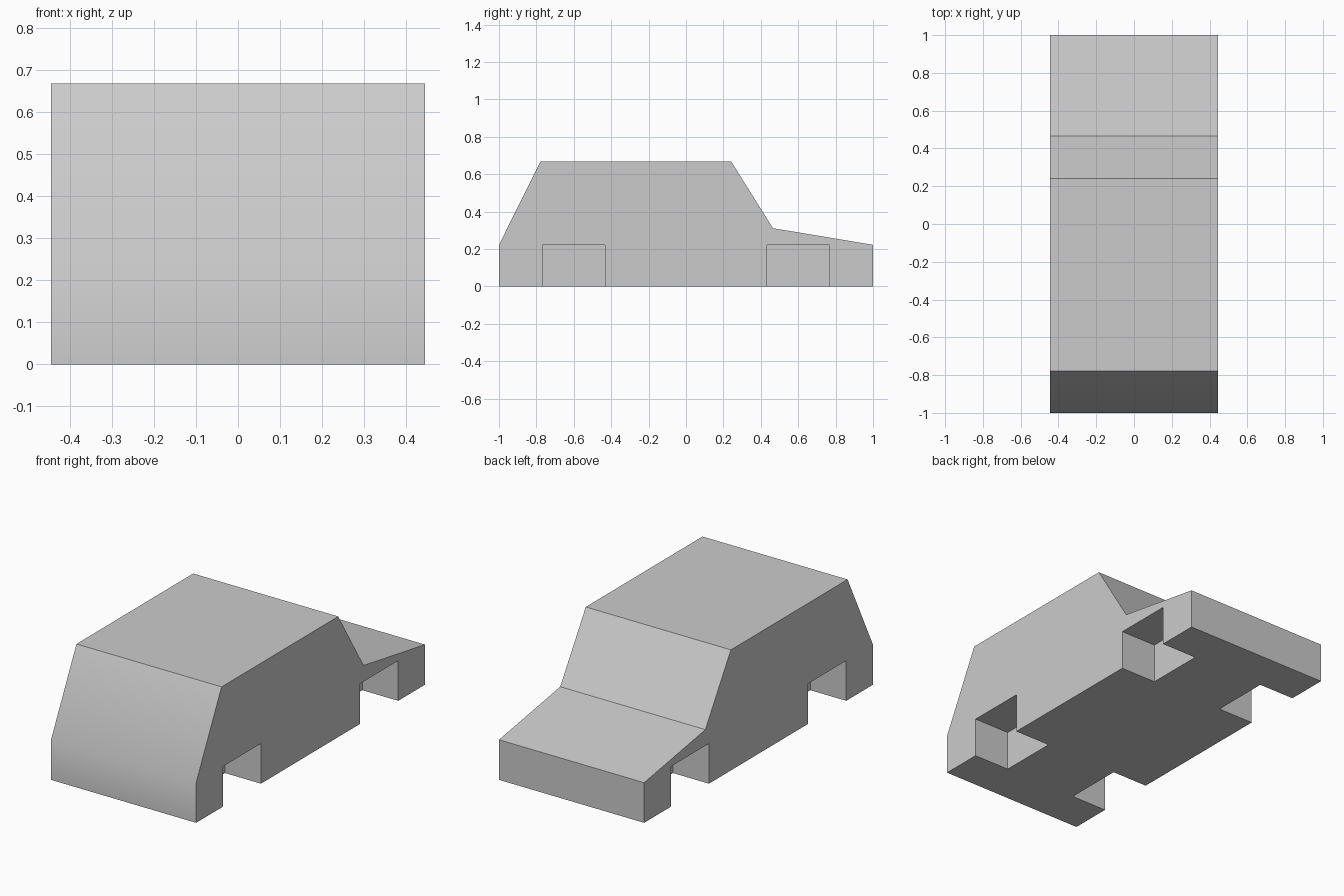
import bpy
import bmesh
from math import radians

if "Cube" in bpy.data.objects:
    bpy.data.objects.remove(bpy.data.objects["Cube"], do_unlink=True)

HALF_WIDTH = 0.444
SILL = 0.222       # height of the end faces and of the wheel wells
WELL_DEPTH = 0.22
WELL_LENGTH = 0.333

paint = bpy.data.materials.new("light grey")
paint.use_nodes = True
grey = (0.6, 0.6, 0.6, 1)
paint.diffuse_color = grey
paint.node_tree.nodes["Principled BSDF"].inputs["Base Color"].default_value = grey


def extruded(name, outline, x0, x1):
    """Solid made by sweeping a (y, z) outline along x."""
    bm = bmesh.new()
    face = bm.faces.new([bm.verts.new((x0, y, z)) for y, z in outline])
    sweep = bmesh.ops.extrude_face_region(bm, geom=[face])
    verts = [g for g in sweep["geom"] if isinstance(g, bmesh.types.BMVert)]
    bmesh.ops.translate(bm, verts=verts, vec=(x1 - x0, 0, 0))
    bmesh.ops.recalc_face_normals(bm, faces=bm.faces)
    mesh = bpy.data.meshes.new(name)
    bm.to_mesh(mesh)
    bm.free()
    mesh.materials.append(paint)
    obj = bpy.data.objects.new(name, mesh)
    bpy.context.collection.objects.link(obj)
    return obj


# Car body: side profile swept across the full width
profile = [(-1, 0), (1, 0), (1, SILL), (0.465, 0.311),
           (0.242, 0.667), (-0.778, 0.667), (-1, SILL)]
body = extruded("car_body", profile, -HALF_WIDTH, HALF_WIDTH)
bpy.context.view_layer.objects.active = body
body.select_set(True)

# Four wheel wells cut from the sides
for side in (-1, 1):
    for y in (-0.6, 0.6):
        a, b = y - WELL_LENGTH / 2, y + WELL_LENGTH / 2
        outline = [(a, -0.2), (b, -0.2), (b, SILL), (a, SILL)]
        cutter = extruded("wheel_well_cutter", outline,
                          side * (HALF_WIDTH - WELL_DEPTH), side * (HALF_WIDTH + 0.2))
        cutter.hide_render = True
        cut = body.modifiers.new("wheel_well", 'BOOLEAN')
        cut.operation = 'DIFFERENCE'
        cut.solver = 'EXACT'
        cut.object = cutter
        bpy.ops.object.modifier_apply(modifier=cut.name)
        bpy.data.objects.remove(cutter, do_unlink=True)

# Soft bend across the front, crisp edges elsewhere
bpy.ops.object.shade_smooth_by_angle(angle=radians(30))
